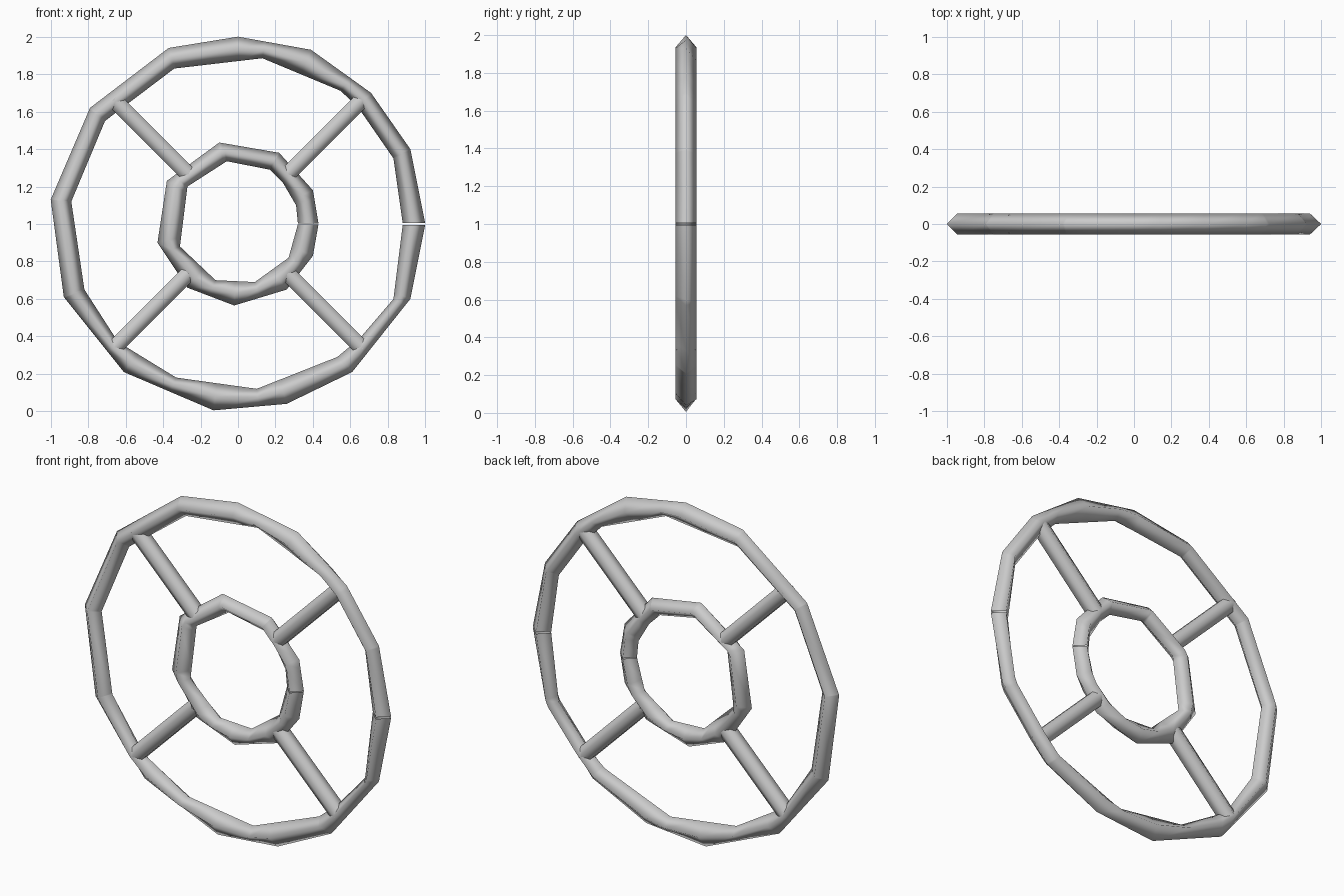
import bpy, bmesh, math
from mathutils import Vector, Matrix

if "Cube" in bpy.data.objects:
    bpy.data.objects.remove(bpy.data.objects["Cube"])

TUBE = 0.056
SLIT = math.radians(0.3)   # half-angle of the small open seam at +x

mat = bpy.data.materials.new("plain grey")
mat.diffuse_color = (0.6, 0.6, 0.6, 1)
mat.use_nodes = True
mat.node_tree.nodes["Principled BSDF"].inputs["Base Color"].default_value = mat.diffuse_color


def finish(bm, name):
    bmesh.ops.recalc_face_normals(bm, faces=bm.faces)
    me = bpy.data.meshes.new(name)
    bm.to_mesh(me)
    bm.free()
    for p in me.polygons:
        p.use_smooth = True
    me.materials.append(mat)
    ob = bpy.data.objects.new(name, me)
    bpy.context.collection.objects.link(ob)
    return ob


def angle(p):
    return math.atan2(p[1], p[0]) % math.tau


def radius_at(poly, a):
    """Distance from the hub to a faceted outline along direction a."""
    d = (math.cos(a), math.sin(a))
    n = len(poly)
    for i in range(n):
        p, q = poly[i], poly[(i + 1) % n]
        a0 = angle(p)
        span = (angle(q) - a0) % math.tau
        if (a - a0) % math.tau <= span + 1e-6:
            ex, ey = q[0] - p[0], q[1] - p[1]
            return (p[0] * ey - p[1] * ex) / (d[0] * ey - d[1] * ex)
    return math.hypot(*poly[0])


def ring(name, outer, inner):
    """Faceted tube with a diamond section and a narrow seam."""
    stations = {round(angle(p), 3) for p in outer + inner}
    stations = sorted(a for a in stations if SLIT * 2 < a < math.tau - SLIT * 2)
    stations = [SLIT] + stations + [math.tau - SLIT]
    bm = bmesh.new()
    rows = []
    for a in stations:
        ro, ri = radius_at(outer, a), radius_at(inner, a)
        rm = (ro + ri) / 2
        sec = [(ro, 0), (rm, -TUBE), (ri, 0), (rm, TUBE)]
        rows.append([bm.verts.new((r * math.cos(a), y, 1 + r * math.sin(a)))
                     for r, y in sec])
    for A, B in zip(rows, rows[1:]):
        for k in range(4):
            j = (k + 1) % 4
            bm.faces.new((A[k], A[j], B[j], B[k]))
    return finish(bm, name)


# Outer rim, outlines relative to the hub (x, z)
ring("outer_rim",
     [(1.0, 0), (.92, .40), (.71, .70), (.39, .93), (0, 1.0), (-.37, .94),
      (-.79, .62), (-1.0, .13), (-.93, -.39), (-.61, -.79), (-.13, -.995),
      (.26, -.96), (.61, -.79), (.92, -.40)],
     [(.88, 0), (.83, .35), (.65, .61), (.55, .71), (.13, .885), (-.34, .83),
      (-.71, .55), (-.89, .12), (-.82, -.35), (-.64, -.63), (-.33, -.82),
      (.10, -.88), (.53, -.71), (.65, -.61), (.83, -.40)])

# Inner ring
ring("inner_ring",
     [(.43, 0), (.40, .18), (.22, .38), (-.10, .435), (-.38, .23),
      (-.43, -.10), (-.27, -.34), (-.02, -.435), (.26, -.35), (.40, -.17)],
     [(.32, 0), (.31, .10), (.24, .22), (.17, .29), (-.06, .335), (-.27, .20),
      (-.31, -.12), (-.12, -.30), (.09, -.31), (.27, -.18)])

# Four six-sided spokes on the diagonals
for i, nm in enumerate(("upper_right", "upper_left", "lower_left", "lower_right")):
    a = math.radians(45 + 90 * i)
    u = Vector((math.cos(a), 0, math.sin(a)))
    w = Vector((-math.sin(a), 0, math.cos(a)))
    v = Vector((0, 1, 0))
    bm = bmesh.new()
    ends = []
    for r in (0.375, 0.94):
        ends.append([bm.verts.new(Vector((0, 0, 1)) + u * r
                                  + v * 0.05 * math.cos(t * math.pi / 3)
                                  + w * 0.05 * math.sin(t * math.pi / 3))
                     for t in range(6)])
    for k in range(6):
        j = (k + 1) % 6
        bm.faces.new((ends[0][k], ends[0][j], ends[1][j], ends[1][k]))
    finish(bm, nm + "_spoke")
